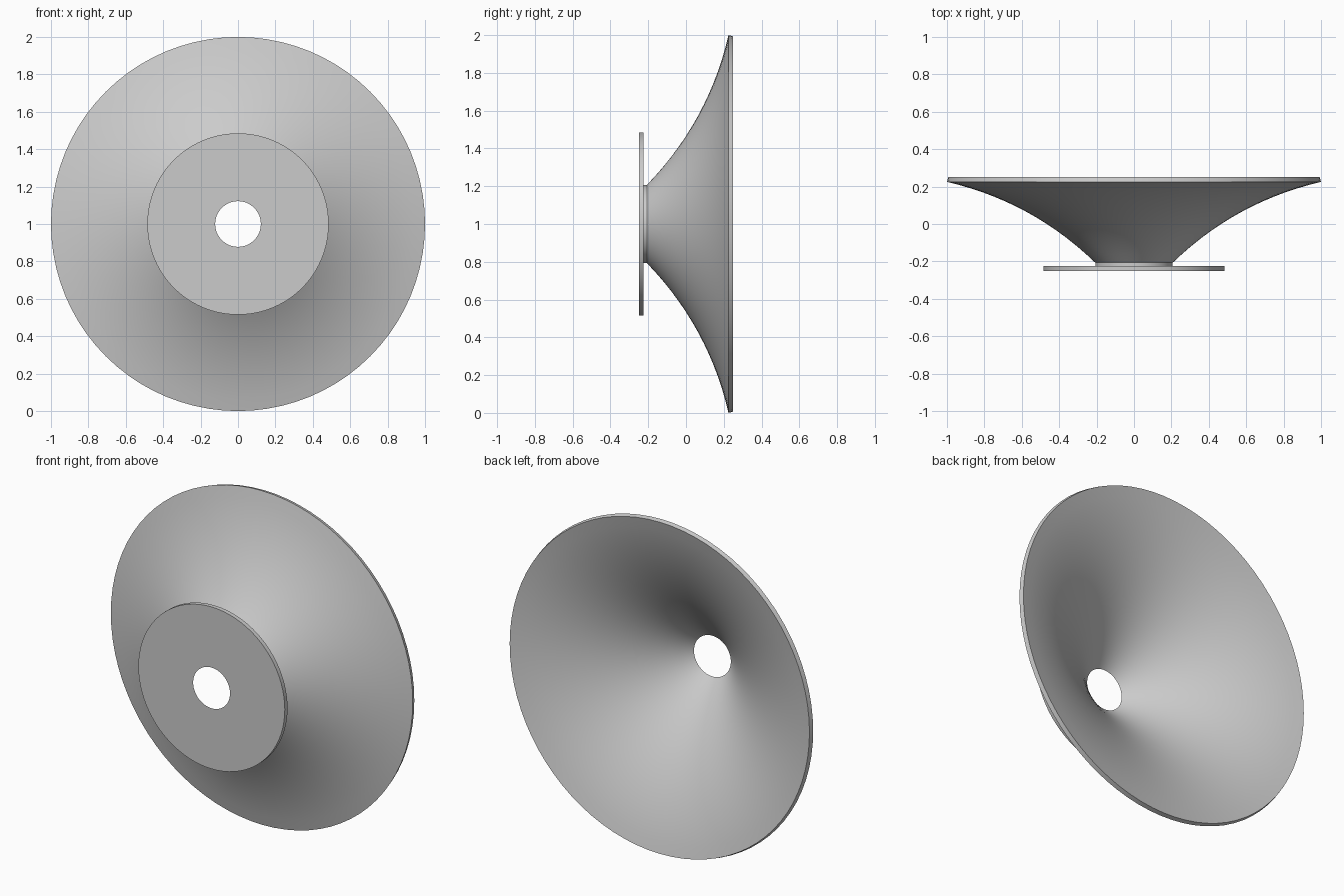
import bpy, bmesh, math
from mathutils import Vector, Matrix

cube = bpy.data.objects.get("Cube")
if cube:
    bpy.data.objects.remove(cube, do_unlink=True)

SEGMENTS = 80
CURVE_STEPS = 14


def flare(start, control, end):
    """Points of a quadratic curve, each as (radius, depth)."""
    pts = []
    for i in range(CURVE_STEPS + 1):
        t = i / CURVE_STEPS
        pts.append(tuple((1 - t) ** 2 * a + 2 * t * (1 - t) * b + t * t * c
                         for a, b, c in zip(start, control, end)))
    return pts


def lathe(name, profile, material):
    """Turn a closed (radius, depth) profile around the y axis."""
    bm = bmesh.new()
    verts = [bm.verts.new((r, y, 0)) for r, y in profile]
    edges = [bm.edges.new((v, verts[(i + 1) % len(verts)]))
             for i, v in enumerate(verts)]
    bmesh.ops.spin(bm, geom=verts + edges, cent=(0, 0, 0), axis=(0, 1, 0),
                   angle=math.tau, steps=SEGMENTS, use_merge=True)
    bmesh.ops.remove_doubles(bm, verts=bm.verts, dist=1e-5)
    bmesh.ops.recalc_face_normals(bm, faces=bm.faces)
    mesh = bpy.data.meshes.new(name)
    bm.to_mesh(mesh)
    bm.free()
    mesh.materials.append(material)
    obj = bpy.data.objects.new(name, mesh)
    bpy.context.collection.objects.link(obj)
    obj.location.z = 1
    bpy.ops.object.select_all(action='DESELECT')
    obj.select_set(True)
    bpy.context.view_layer.objects.active = obj
    bpy.ops.object.shade_smooth_by_angle(angle=math.radians(30))
    return obj


grey = bpy.data.materials.new("plain grey")
grey.use_nodes = True
grey.diffuse_color = (0.6, 0.6, 0.6, 1)
grey.node_tree.nodes["Principled BSDF"].inputs["Base Color"].default_value = (0.6, 0.6, 0.6, 1)

# Front flange and short neck, then the flared shell out to the rim and back to the bore
flange = [(0.485, -0.25), (0.485, -0.224), (0.207, -0.224)]
outer = flare((0.207, -0.207), (0.545, 0.12), (1.0, 0.225))
inner = flare((0.122, -0.25), (0.53, 0.143), (0.993, 0.25))
lathe("flared_horn_with_flange", flange + outer + inner[::-1], grey)
